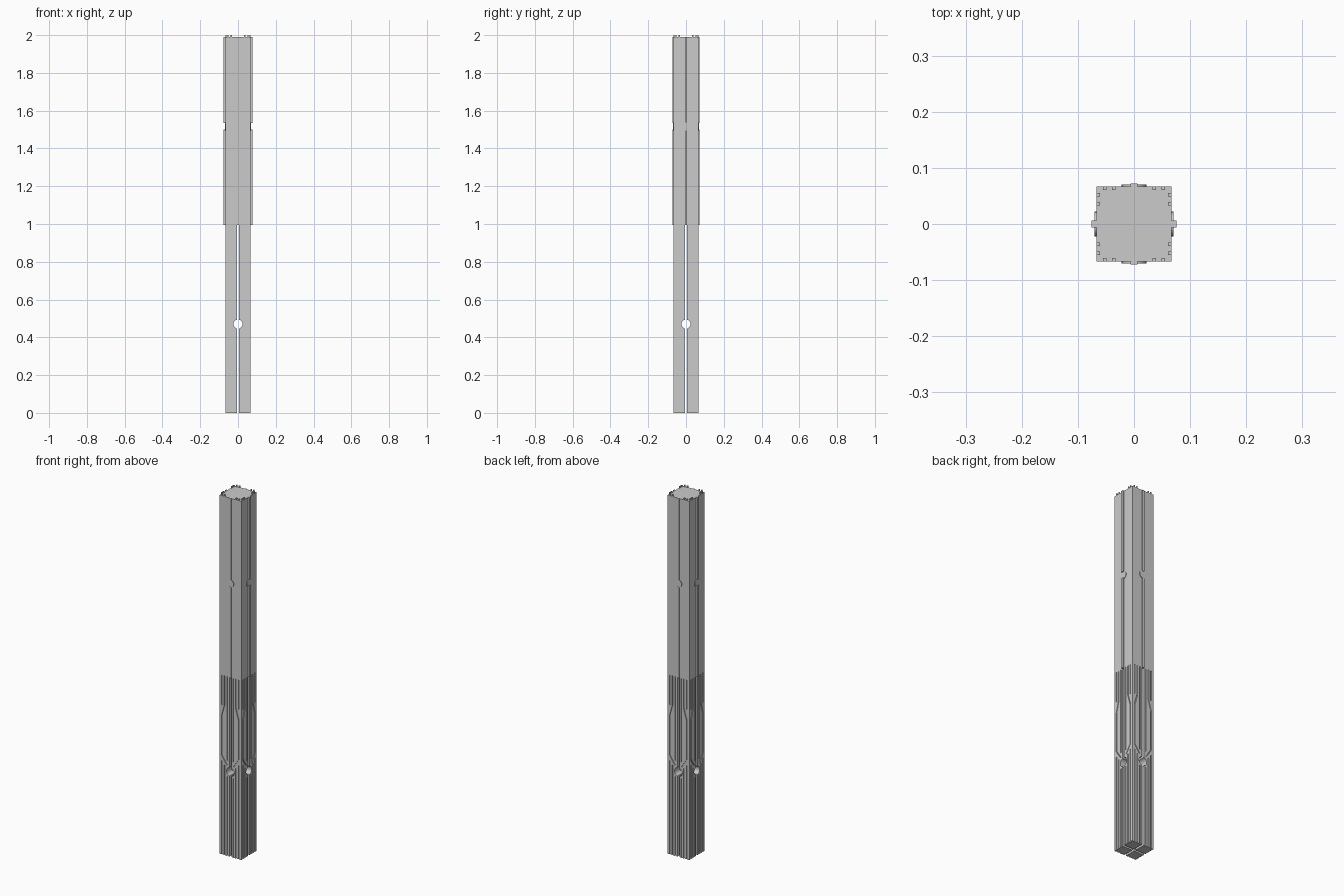
import bpy, bmesh
from math import pi, cos, sin
from mathutils import Matrix

if "Cube" in bpy.data.objects:
    bpy.data.objects.remove(bpy.data.objects["Cube"])

H = 0.067      # half width of the column
SLIT = 0.006   # half width of the cross slit
ZH, RH = 0.47, 0.024


def finish(bm, name):
    bmesh.ops.recalc_face_normals(bm, faces=bm.faces[:])
    me = bpy.data.meshes.new(name)
    bm.to_mesh(me)
    bm.free()
    ob = bpy.data.objects.new(name, me)
    bpy.context.collection.objects.link(ob)
    return ob


def add_box(bm, x0, x1, y0, y1, z0, z1, rot=0):
    m = (Matrix.Rotation(rot, 4, 'Z')
         @ Matrix.Translation(((x0 + x1) / 2, (y0 + y1) / 2, (z0 + z1) / 2))
         @ Matrix.Diagonal((x1 - x0, y1 - y0, z1 - z0, 1)))
    bmesh.ops.create_cube(bm, size=1, matrix=m)


def add_disc(bm, r, y0, y1, z, rot):
    m = (Matrix.Rotation(rot, 4, 'Z') @ Matrix.Translation((0, (y0 + y1) / 2, z))
         @ Matrix.Rotation(pi / 2, 4, 'X'))
    bmesh.ops.create_cone(bm, cap_ends=True, segments=24, radius1=r, radius2=r,
                          depth=abs(y1 - y0), matrix=m)


def add_strip(bm, path, side, rot, w=0.0025, depth=0.005):
    """Groove cutter following (x, z) points on the front face."""
    outline = [(side * x - w, z) for x, z in path] + [(side * x + w, z) for x, z in reversed(path)]
    r = Matrix.Rotation(rot, 4, 'Z')
    vs = [bm.verts.new(r @ Matrix.Translation((x, -H + depth, z)).to_translation()) for x, z in outline]
    n = len(path)
    faces = [bm.faces.new((vs[i], vs[i + 1], vs[2 * n - 2 - i], vs[2 * n - 1 - i])) for i in range(n - 1)]
    ext = bmesh.ops.extrude_face_region(bm, geom=faces, use_keep_orig=True)
    out = r @ Matrix.Translation((0, -depth - 0.01, 0)).to_translation()
    bmesh.ops.translate(bm, vec=out, verts=[g for g in ext['geom'] if isinstance(g, bmesh.types.BMVert)])


def cut(ob, cutters):
    for c in cutters:
        c.hide_render = True
        m = ob.modifiers.new("cut", 'BOOLEAN')
        m.operation, m.solver, m.object = 'DIFFERENCE', 'EXACT', c
    dg = bpy.context.evaluated_depsgraph_get()
    me = bpy.data.meshes.new_from_object(ob.evaluated_get(dg))
    ob.modifiers.clear()
    ob.data = me
    for c in cutters:
        bpy.data.objects.remove(c)


QUARTERS = [i * pi / 2 for i in range(4)]

# lower half: four posts separated by a cross slit
bm = bmesh.new()
for r in QUARTERS:
    add_box(bm, SLIT, H, SLIT, H, 0, 0.995, r)
posts = finish(bm, "lower_posts")

# cross holes and engraved grooves
holes = []
for i in range(2):
    bm = bmesh.new()
    add_disc(bm, RH, -0.1, 0.1, ZH, i * pi / 2)
    holes.append(finish(bm, "hole_cutter"))
grooves = [
    [(0.035, 1.01), (0.035, 0.83), (0.052, 0.77), (0.052, 0.55), (0.021, 0.505)],
    [(0.052, 1.01), (0.052, 0.83)],
    [(0.018, 1.01), (0.018, 0.53)],
    [(0.018, 0.44), (0.018, -0.01)],
    [(0.035, 0.50), (0.035, -0.01)],
    [(0.052, 0.52), (0.052, -0.01)],
]
bm = bmesh.new()
for r in QUARTERS:
    for s in (-1, 1):
        for g in grooves:
            add_strip(bm, g, s, r)
cut(posts, holes + [finish(bm, "groove_cutter")])

# upper half: solid sleeve
bm = bmesh.new()
add_box(bm, -H, H, -H, H, 0.995, 1.99)
finish(bm, "upper_sleeve")

# rails and round bosses on each upper face
bm = bmesh.new()
bm2 = bmesh.new()
for i, r in enumerate(QUARTERS):
    out = 0.072 if i % 2 == 0 else 0.076
    add_box(bm, -0.006, 0.006, -out, -H + 0.004, 0.995, 1.50, r)
    add_box(bm, -0.006, 0.006, -out, -H + 0.004, 1.535, 1.99, r)
    add_disc(bm2, 0.022, -0.070, -H + 0.004, 1.517, r)
finish(bm, "upper_rails")
finish(bm2, "upper_bosses")

# small teeth round the top edge
bm = bmesh.new()
for r in QUARTERS:
    for x in (-0.052, -0.036, 0.036, 0.052):
        add_box(bm, x - 0.003, x + 0.003, -H, -H + 0.006, 1.985, 2.0, r)
finish(bm, "top_teeth")
